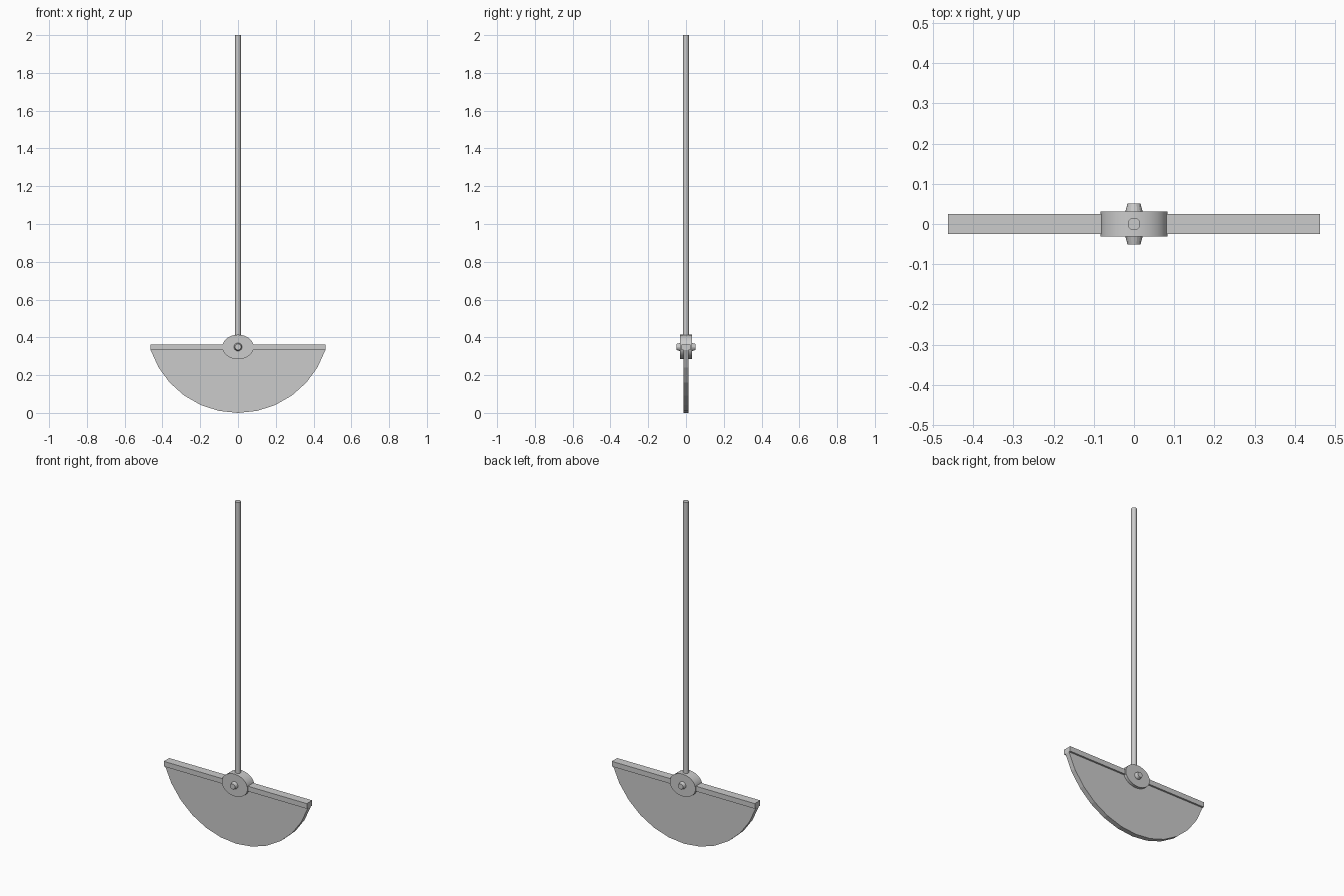
import bpy, bmesh, math

if "Cube" in bpy.data.objects:
    bpy.data.objects.remove(bpy.data.objects["Cube"])

HUB_Z = 0.349


def prism(name, outline, half_y):
    """Extrude an xz outline symmetrically along y."""
    bm = bmesh.new()
    face = bm.faces.new([bm.verts.new((x, -half_y, z)) for x, z in outline])
    ext = bmesh.ops.extrude_face_region(bm, geom=[face])
    verts = [g for g in ext["geom"] if isinstance(g, bmesh.types.BMVert)]
    bmesh.ops.translate(bm, verts=verts, vec=(0, 2 * half_y, 0))
    bmesh.ops.recalc_face_normals(bm, faces=bm.faces)
    mesh = bpy.data.meshes.new(name)
    bm.to_mesh(mesh)
    bm.free()
    obj = bpy.data.objects.new(name, mesh)
    bpy.context.collection.objects.link(obj)
    return obj


def smooth(obj):
    bpy.ops.object.select_all(action='DESELECT')
    obj.select_set(True)
    bpy.context.view_layer.objects.active = obj
    bpy.ops.object.shade_smooth_by_angle(angle=math.radians(30))


# curved blade: circular arc with a straight top
R = 0.488
end = math.asin(0.463 / R)
arc = [(R * math.sin(a), R - R * math.cos(a))
       for a in (-end + 2 * end * i / 12 for i in range(13))]
prism("blade", arc, 0.0145)

# reinforcing bar along the top of the blade
prism("top_bar", [(-0.463, 0.333), (0.463, 0.333), (0.463, 0.363), (-0.463, 0.363)], 0.025)

# oval hub
hub = prism("hub", [(0.083 * math.cos(a), HUB_Z + 0.065 * math.sin(a))
                    for a in (math.tau * i / 32 for i in range(32))], 0.031)
smooth(hub)

# tapered pivot studs on both faces
for side, name in ((-1, "front_stud"), (1, "back_stud")):
    bpy.ops.mesh.primitive_cone_add(vertices=16, radius1=0.022, radius2=0.016, depth=0.022,
                                    location=(0, side * 0.040, HUB_Z),
                                    rotation=(-side * math.pi / 2, 0, 0))
    bpy.context.object.name = name

# long handle rod
bpy.ops.mesh.primitive_cylinder_add(vertices=24, radius=0.0155, depth=1.6,
                                    location=(0, 0, 1.2))
rod = bpy.context.object
rod.name = "handle_rod"
smooth(rod)
